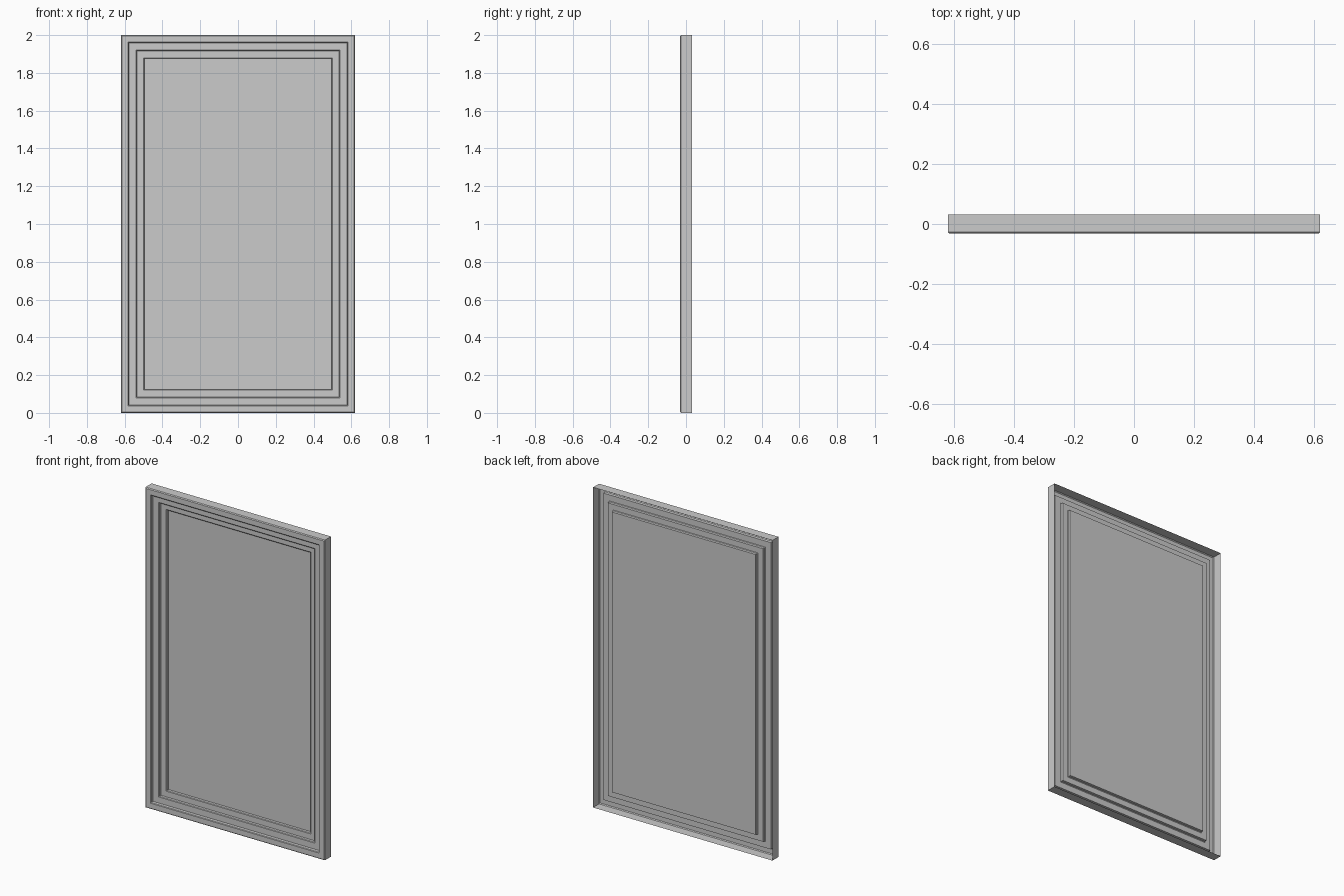
import bpy, bmesh

if "Cube" in bpy.data.objects:
    bpy.data.objects.remove(bpy.data.objects["Cube"])

W, H = 0.62, 2.0   # half width, height

# moulding profile: (inset from outer edge, y), from open back rim to centre panel
profile = [
    (0.0, 0.032), (0.0, -0.027), (0.005, -0.032),
    (0.037, -0.032), (0.041, -0.029), (0.042, -0.012), (0.047, -0.012),
    (0.080, -0.012), (0.084, -0.009), (0.085, 0.005), (0.090, 0.005),
    (0.120, 0.005), (0.124, 0.008), (0.125, 0.022),
]

bm = bmesh.new()


def ring(inset, y):
    """Rectangle of four vertices inset from the outer edge."""
    x, lo, hi = W - inset, inset, H - inset
    return [bm.verts.new(p) for p in
            ((-x, y, lo), (x, y, lo), (x, y, hi), (-x, y, hi))]


# stepped frame shell, open at the back
rings = [ring(*p) for p in profile]
for a, b in zip(rings, rings[1:]):
    for i in range(4):
        j = (i + 1) % 4
        bm.faces.new((a[i], a[j], b[j], b[i]))

# recessed centre panel
bm.faces.new(rings[-1])

mesh = bpy.data.meshes.new("stepped_panel")
bm.to_mesh(mesh)
bm.free()
obj = bpy.data.objects.new("stepped_panel", mesh)
bpy.context.collection.objects.link(obj)
